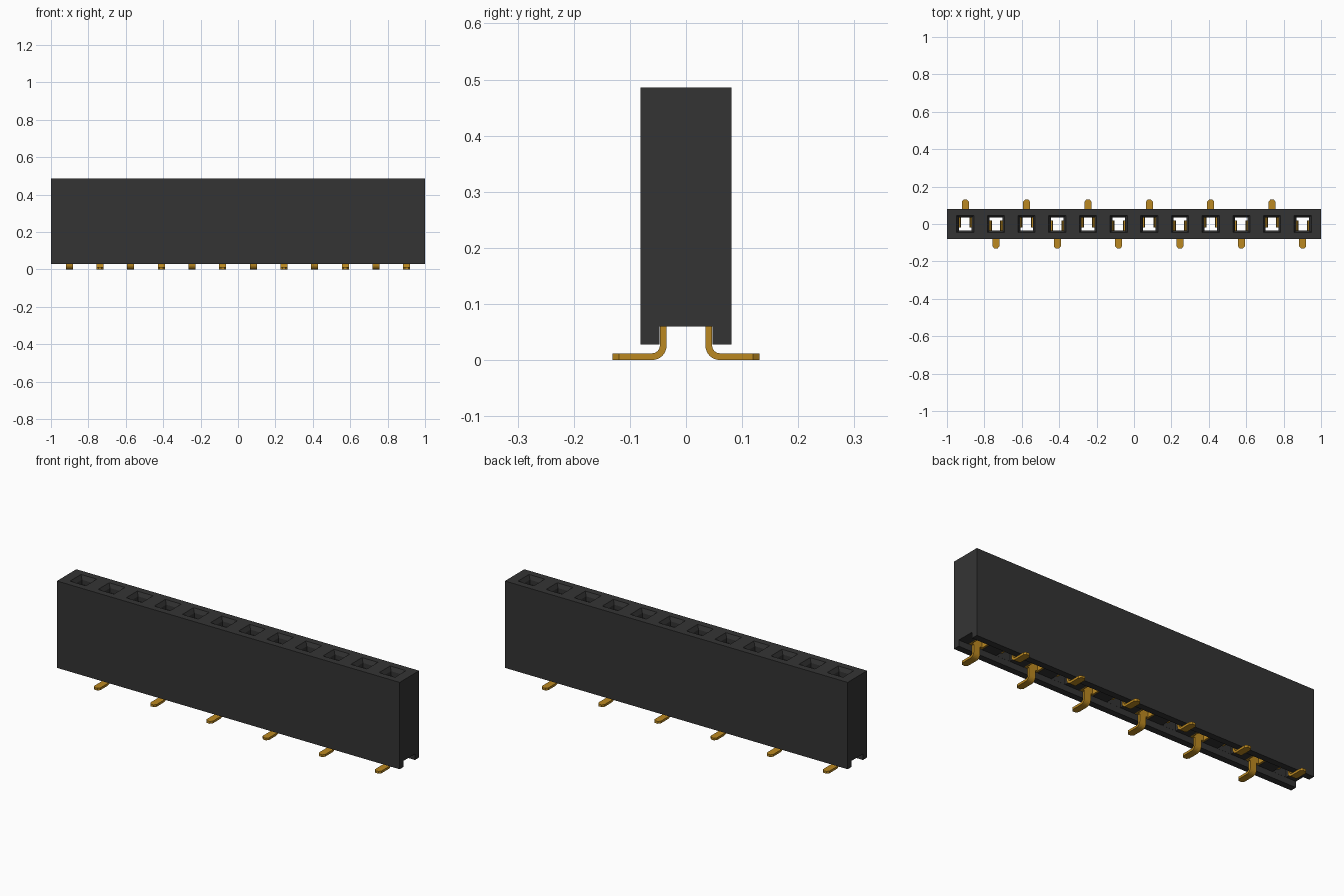
import bpy, bmesh, math

cube = bpy.data.objects.get("Cube")
if cube:
    bpy.data.objects.remove(cube, do_unlink=True)

COUNT, PITCH = 12, 0.164
BOTTOM, TOP = 0.028, 0.486


def material(name, rgb):
    m = bpy.data.materials.new(name)
    m.diffuse_color = (*rgb, 1)
    m.use_nodes = True
    bsdf = next(n for n in m.node_tree.nodes if n.type == 'BSDF_PRINCIPLED')
    bsdf.inputs["Base Color"].default_value = (*rgb, 1)
    return m


black = material("black plastic", (0.034, 0.034, 0.034))
gold = material("gold contact", (0.50, 0.25, 0.015))


def loft(bm, rings):
    """Skin a closed solid through rings of equal point count."""
    loops = [[bm.verts.new(p) for p in ring] for ring in rings]
    faces = [bm.faces.new(loops[0][::-1]), bm.faces.new(loops[-1])]
    for a, b in zip(loops, loops[1:]):
        for i in range(len(a)):
            j = (i + 1) % len(a)
            faces.append(bm.faces.new((a[i], a[j], b[j], b[i])))
    bmesh.ops.recalc_face_normals(bm, faces=faces)


def rect(x0, x1, y0, y1, z):
    return [(x0, y0, z), (x1, y0, z), (x1, y1, z), (x0, y1, z)]


def finish(bm, name, mat):
    me = bpy.data.meshes.new(name)
    bm.to_mesh(me)
    bm.free()
    me.materials.append(mat)
    ob = bpy.data.objects.new(name, me)
    bpy.context.collection.objects.link(ob)
    return ob


# Housing: box profile with a groove along the underside
profile = [(-0.081, BOTTOM), (-0.047, BOTTOM), (-0.047, 0.06), (0.047, 0.06),
           (0.047, BOTTOM), (0.081, BOTTOM), (0.081, TOP), (-0.081, TOP)]
bm = bmesh.new()
loft(bm, [[(x, y, z) for y, z in profile] for x in (-1, 1)])
housing = finish(bm, "housing", black)

# Socket shafts with a funnel mouth, cut through the housing
bm = bmesh.new()
for i in range(COUNT):
    x = (i - (COUNT - 1) / 2) * PITCH
    loft(bm, [rect(x - hx, x + hx, -hy, hy, z) for hx, hy, z in (
        (0.040, 0.0465, 0.05), (0.040, 0.0465, 0.44),
        (0.034, 0.036, 0.44), (0.034, 0.036, 0.465), (0.046, 0.046, TOP),
        (0.046, 0.046, TOP + 0.02))])
cutter = finish(bm, "socket_cutter", black)
cutter.hide_render = True
mod = housing.modifiers.new("sockets", 'BOOLEAN')
mod.operation = 'DIFFERENCE'
mod.solver = 'EXACT'
mod.object = cutter
bpy.context.view_layer.objects.active = housing
bpy.ops.object.modifier_apply(modifier=mod.name)
bpy.data.objects.remove(cutter, do_unlink=True)


def contact_mesh():
    bm = bmesh.new()
    # Bent tail: (y, z, direction angle of the section, half width)
    path = [(0.0405, 0.075, 180, 0.0185)]
    for k in range(7):
        a = math.radians(180 + 15 * k)
        path.append((0.0605 + 0.02 * math.cos(a), 0.026 + 0.02 * math.sin(a),
                     180 + 15 * k, 0.0185))
    path += [(0.119, 0.006, 270, 0.0185), (0.131, 0.006, 270, 0.009)]
    rings = []
    for y, z, deg, w in path:
        dy = 0.006 * math.cos(math.radians(deg))
        dz = 0.006 * math.sin(math.radians(deg))
        rings.append([(-w, y - dy, z - dz), (w, y - dy, z - dz),
                      (w, y + dy, z + dz), (-w, y + dy, z + dz)])
    loft(bm, rings)
    # Back plate inside the shaft
    loft(bm, [rect(-0.039, 0.039, 0.0345, 0.0465, z) for z in (0.061, 0.2)])
    # Pair of spring arms, pinched near the top
    for s in (-1, 1):
        loft(bm, [rect(s * x, s * (x + 0.009), -0.018, 0.0345, z)
                  for x, z in ((0.030, 0.061), (0.030, 0.15),
                               (0.022, 0.33), (0.027, 0.39))])
    return bm


# Contacts: tails alternate between back and front
first = finish(contact_mesh(), "contact_1", gold)
for i in range(COUNT):
    ob = first
    if i:
        ob = bpy.data.objects.new(f"contact_{i + 1}", first.data)
        bpy.context.collection.objects.link(ob)
    ob.location.x = (i - (COUNT - 1) / 2) * PITCH
    ob.rotation_euler.z = math.pi * (i % 2)
